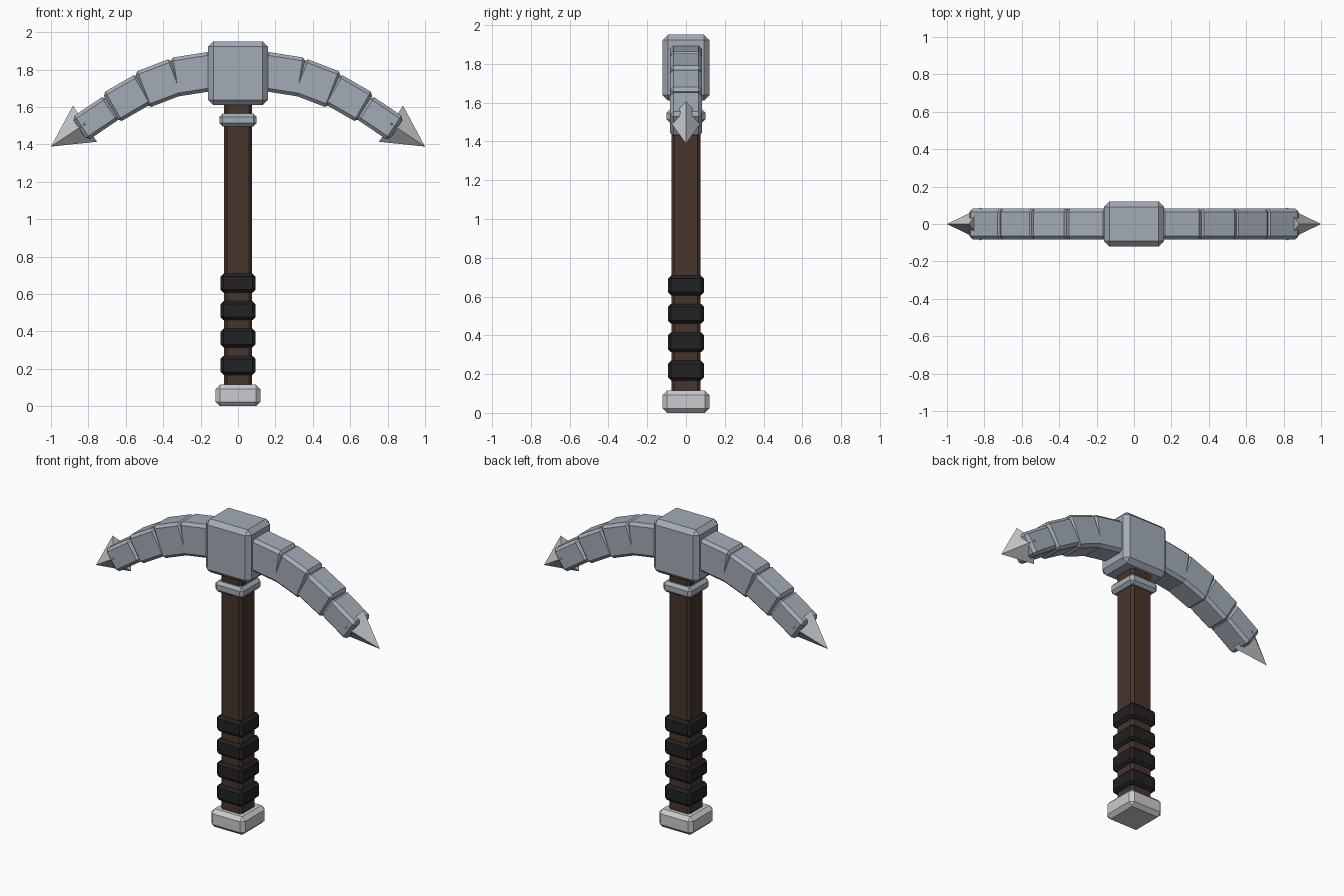
import bpy, bmesh
from math import radians, atan2, hypot
from mathutils import Matrix, Vector

cube = bpy.data.objects.get("Cube")
if cube:
    bpy.data.objects.remove(cube, do_unlink=True)


def material(name, rgb):
    m = bpy.data.materials.new(name)
    m.use_nodes = True
    m.diffuse_color = (*rgb, 1)
    m.node_tree.nodes["Principled BSDF"].inputs["Base Color"].default_value = (*rgb, 1)
    return m


STEEL = material("blue grey steel", (0.37, 0.41, 0.47))
BRIGHT = material("bright steel", (0.58, 0.60, 0.62))
WOOD = material("dark wood", (0.065, 0.036, 0.026))
LEATHER = material("black leather", (0.016, 0.016, 0.016))


def add_object(name, bm, mat):
    mesh = bpy.data.meshes.new(name)
    bmesh.ops.recalc_face_normals(bm, faces=bm.faces)
    bm.to_mesh(mesh)
    bm.free()
    mesh.materials.append(mat)
    ob = bpy.data.objects.new(name, mesh)
    bpy.context.collection.objects.link(ob)
    return ob


def block(name, center, size, mat, bevel, pitch=0):
    """Chamfered box, pitched about the y axis."""
    bm = bmesh.new()
    bmesh.ops.create_cube(bm, size=1)
    bmesh.ops.scale(bm, vec=size, verts=bm.verts)
    bmesh.ops.bevel(bm, geom=bm.edges[:], offset=bevel, segments=1,
                    affect='EDGES', clamp_overlap=True)
    bm.transform(Matrix.Translation(center) @ Matrix.Rotation(pitch, 4, 'Y'))
    return add_object(name, bm, mat)


def spike(name, base, tip, half_y, half_z, mat):
    """Four-sided point with its base diamond across the arm."""
    axis = (tip - base).normalized()
    up = Vector((0, 1, 0)).cross(axis) * half_z
    side = Vector((0, half_y, 0))
    bm = bmesh.new()
    ring = [bm.verts.new(base + v) for v in (up, side, -up, -side)]
    apex = bm.verts.new(tip)
    bm.faces.new(ring)
    for i in range(4):
        bm.faces.new((ring[i], ring[(i + 1) % 4], apex))
    return add_object(name, bm, mat)


# Shaft with pommel, grip wraps and collar
block("handle", (0, 0, 0.86), (0.15, 0.15, 1.6), WOOD, 0.015)
block("pommel", (0, 0, 0.06), (0.24, 0.24, 0.115), BRIGHT, 0.023)
for i in range(4):
    block(f"grip_wrap_{i + 1}", (0, 0, 0.218 + 0.1465 * i),
          (0.186, 0.186, 0.102), LEATHER, 0.016)
block("collar", (0, 0, 1.53), (0.2, 0.2, 0.07), STEEL, 0.018)

# Central head block
block("head", (0, 0, 1.78), (0.32, 0.24, 0.34), STEEL, 0.028)

# Curved arms: x, z, length, thickness, pitch in degrees
SEGMENTS = [
    (0.24, 1.775, 0.22, 0.21, 9),
    (0.42, 1.727, 0.21, 0.205, 21),
    (0.59, 1.647, 0.21, 0.18, 30),
    (0.76, 1.54, 0.21, 0.15, 34),
]
for side, sx in (("left", 1), ("right", -1)):
    for i, (x, z, length, thick, deg) in enumerate(SEGMENTS):
        block(f"{side}_arm_{i + 1}", (sx * x, 0, z), (length, 0.165, thick),
              STEEL, 0.018, sx * radians(deg))
    spike(f"{side}_tip", Vector((sx * 0.818, 0, 1.51)),
          Vector((sx, 0, 1.388)), 0.088, 0.116, BRIGHT)

# Rest the pommel on the ground
bpy.data.objects["pommel"].location.z = -0.0025
